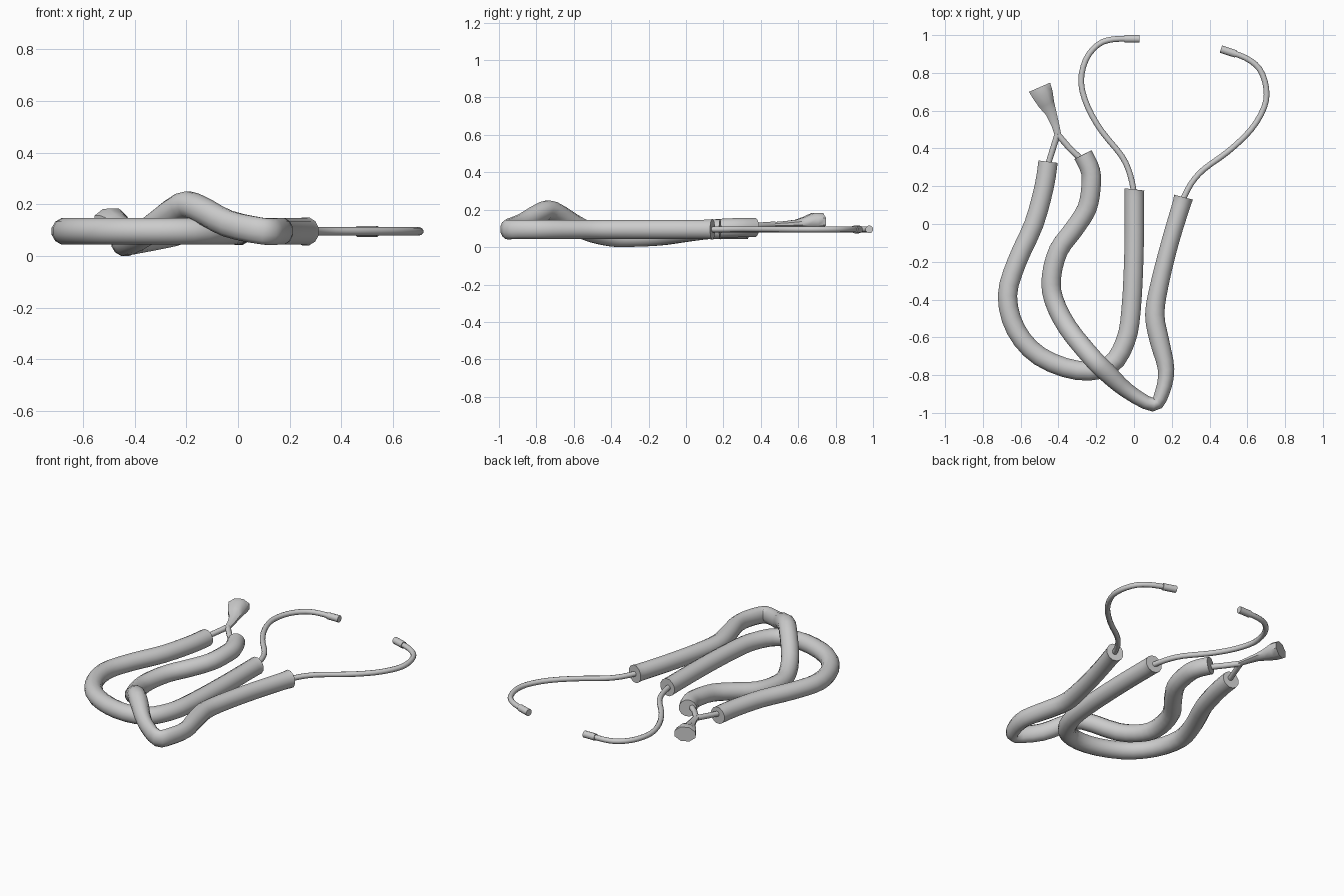
import bpy, math
from mathutils import Vector

if "Cube" in bpy.data.objects:
    bpy.data.objects.remove(bpy.data.objects["Cube"])


def smooth_path(pts, steps):
    """Catmull-Rom through points of (x, y, z, half width, half height)."""
    def mix(a, b, c, d, t):
        return 0.5 * (2*b + (c-a)*t + (2*a-5*b+4*c-d)*t*t + (3*b-a-3*c+d)*t**3)
    ext = [pts[0]] + pts + [pts[-1]]
    out = []
    for i in range(1, len(ext) - 2):
        for s in range(steps):
            out.append([mix(*v, s / steps) for v in zip(*ext[i-1:i+3])])
    return out + [list(pts[-1])]


def sweep(name, pts, sides=12, steps=3):
    """Capped elliptical tube swept along a path that lies mostly flat."""
    path = smooth_path(pts, steps) if steps > 1 else pts
    verts, faces, n = [], [], len(path)
    for i, p in enumerate(path):
        a, b = path[max(i-1, 0)], path[min(i+1, n-1)]
        tan = (Vector(b[:3]) - Vector(a[:3])).normalized()
        side = tan.cross(Vector((0, 0, 1))).normalized()
        up = side.cross(tan)
        for k in range(sides):
            ang = 2 * math.pi * (k + 0.5) / sides
            verts.append(Vector(p[:3]) + side * math.cos(ang) * p[3]
                         + up * math.sin(ang) * p[4])
    for i in range(n - 1):
        for k in range(sides):
            j = (k + 1) % sides
            faces.append((i*sides + k, i*sides + j, (i+1)*sides + j, (i+1)*sides + k))
    faces.append(tuple(range(sides))[::-1])
    faces.append(tuple(range((n-1)*sides, n*sides)))
    me = bpy.data.meshes.new(name)
    me.from_pydata([tuple(v) for v in verts], [], faces)
    me.update()
    ob = bpy.data.objects.new(name, me)
    bpy.context.collection.objects.link(ob)
    bpy.ops.object.select_all(action='DESELECT')
    ob.select_set(True)
    bpy.context.view_layer.objects.active = ob
    bpy.ops.object.shade_smooth_by_angle(angle=math.radians(50))
    return ob


def flat(points, z, r):
    return [(x, y, z, r, r) for x, y in points]


Z, R = 0.095, 0.053

# Outer hose, lying flat
outer = flat([(-0.455, 0.33), (-0.475, 0.2), (-0.53, 0.0), (-0.62, -0.2),
              (-0.67, -0.38), (-0.625, -0.56), (-0.5, -0.7), (-0.3, -0.775),
              (-0.13, -0.75), (-0.045, -0.62), (-0.015, -0.45), (0.0, -0.15),
              (0.002, 0.14)], Z, R)
outer.append((0.003, 0.183, Z, 0.055, 0.055))
sweep("outer_hose", outer)

# Inner hose, rising over the outer one
inner = [(-0.27, 0.367, 0.105), (-0.23, 0.28, 0.104), (-0.228, 0.19, 0.1),
         (-0.25, 0.08, 0.09), (-0.32, -0.03, 0.075), (-0.4, -0.14, 0.06),
         (-0.437, -0.28, 0.053), (-0.425, -0.4, 0.055), (-0.35, -0.55, 0.095),
         (-0.22, -0.71, 0.192), (-0.15, -0.78, 0.182), (-0.04, -0.88, 0.125)]
inner = [(*p, R, R) for p in inner]
inner[-1] = (*inner[-1][:3], 0.043, R)
inner += [(0.1, -0.957, Z, 0.037, R), (0.15, -0.89, Z, 0.04, R),
          (0.17, -0.77, Z, 0.045, R), (0.135, -0.62, Z, R, R),
          (0.11, -0.48, Z, R, R), (0.135, -0.32, Z, 0.05, R),
          (0.19, -0.1, Z, 0.048, R), (0.25, 0.1, Z, 0.05, R),
          (0.262, 0.142, Z, 0.054, 0.056)]
sweep("inner_hose", inner)

# Thin ear tubes and their tips
ears = {
    "left": [(0.003, 0.15), (-0.02, 0.26), (-0.065, 0.36), (-0.17, 0.49),
             (-0.245, 0.62), (-0.28, 0.75), (-0.255, 0.87), (-0.19, 0.95),
             (-0.11, 0.978), (0.0, 0.98)],
    "right": [(0.25, 0.11), (0.3, 0.21), (0.37, 0.29), (0.5, 0.385),
              (0.62, 0.5), (0.69, 0.62), (0.7, 0.72), (0.665, 0.82),
              (0.59, 0.88), (0.49, 0.915)],
}
tips = {"left": [(-0.05, 0.98), (0.03, 0.98)],
        "right": [(0.54, 0.9), (0.46, 0.926)]}
for s in ears:
    sweep(s + "_ear_tube", flat(ears[s], Z, 0.016), sides=10)
    sweep(s + "_ear_tip", flat(tips[s], Z, 0.021), sides=10, steps=1)

# Forked connector joining both hoses
joint = (-0.405, 0.475, 0.12, 0.017, 0.017)
sweep("fork_left", [(-0.46, 0.3, 0.1, 0.016, 0.016), joint], sides=10, steps=1)
sweep("fork_right", [(-0.255, 0.32, 0.105, 0.017, 0.017),
                     (-0.34, 0.4, 0.115, 0.017, 0.017), joint], sides=10, steps=1)

# Stem flaring into the chest bell
sweep("chest_bell", [(-0.398, 0.455, 0.12, 0.018, 0.014),
                     (-0.415, 0.52, 0.122, 0.022, 0.017),
                     (-0.44, 0.59, 0.126, 0.032, 0.022),
                     (-0.463, 0.635, 0.13, 0.046, 0.034),
                     (-0.483, 0.685, 0.137, 0.06, 0.05),
                     (-0.5, 0.724, 0.137, 0.066, 0.048)], sides=8, steps=1)
